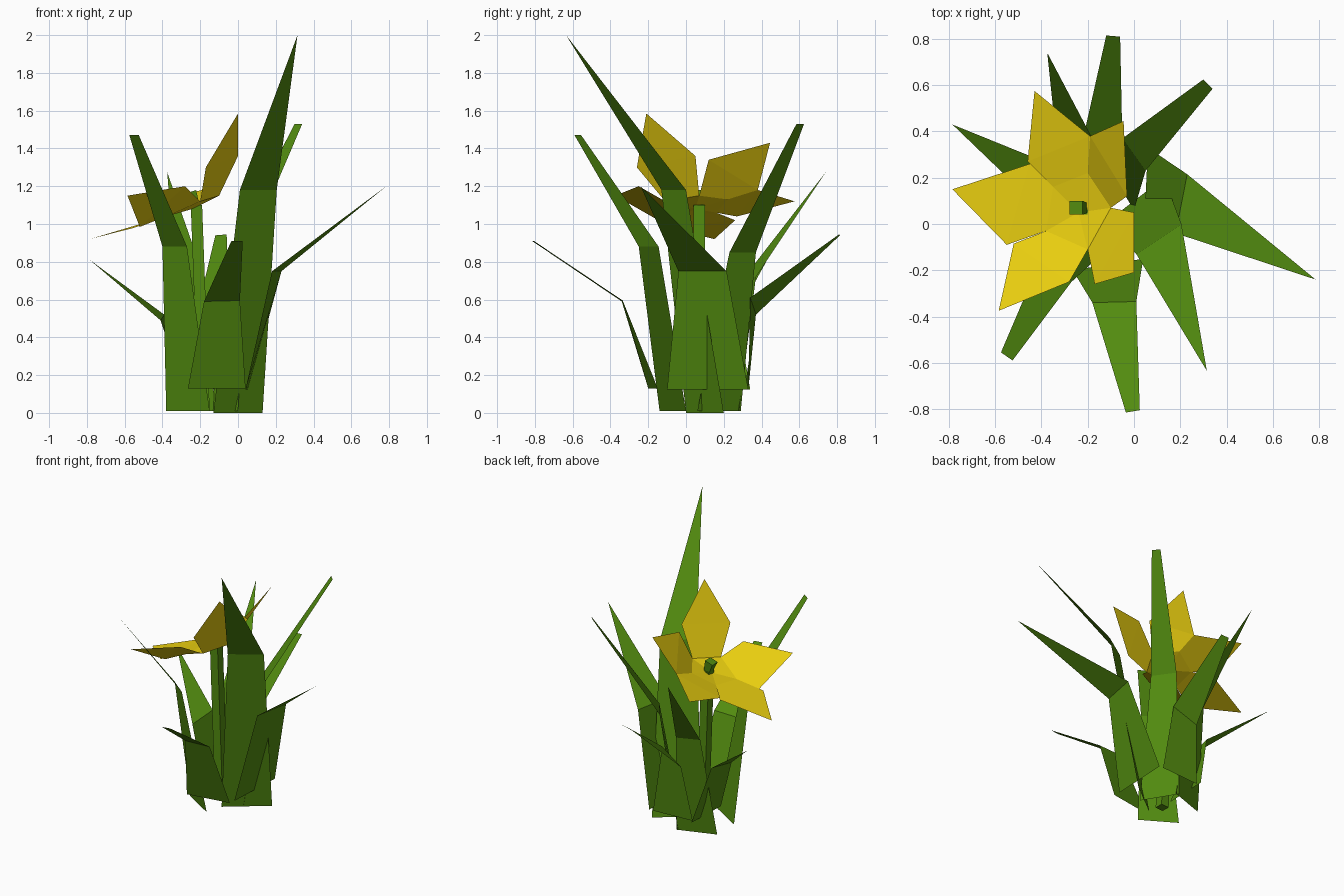
import bpy
from mathutils import Vector


def material(name, color):
    m = bpy.data.materials.new(name)
    m.diffuse_color = (*color, 1)
    return m


green = material("leaf_green", (0.085, 0.26, 0.005))
yellow = material("petal_yellow", (0.82, 0.62, 0.005))


def mesh_object(name, verts, faces, mat):
    me = bpy.data.meshes.new(name)
    me.from_pydata([tuple(v) for v in verts], [], faces)
    me.materials.append(mat)
    ob = bpy.data.objects.new(name, me)
    bpy.context.collection.objects.link(ob)
    return ob


# Leaf blade: base pair, bend pair, then a pointed or blunt tip
def leaf(name, base, bend, tip):
    faces = [(0, 1, 3, 2), (2, 3, 4) if len(tip) == 1 else (2, 3, 5, 4)]
    mesh_object(name, base + bend + tip, faces, green)


# Tall leaves
leaf("tall_leaf_front_right",
     [(-0.13, 0.0, 0.0), (0.13, 0.2, 0.0)],
     [(0.01, -0.13, 1.18), (0.205, 0.0, 1.18)], [(0.315, -0.635, 2.0)])
leaf("tall_leaf_front_left",
     [(-0.38, 0.0, 0.01), (-0.15, -0.14, 0.01)],
     [(-0.40, -0.145, 0.88), (-0.27, -0.25, 0.88)],
     [(-0.575, -0.555, 1.47), (-0.525, -0.59, 1.47)])
leaf("tall_leaf_back_right",
     [(0.0, 0.06, 0.01), (-0.14, 0.29, 0.01)],
     [(0.05, 0.23, 0.85), (-0.05, 0.37, 0.85)],
     [(0.34, 0.585, 1.53), (0.30, 0.625, 1.53)])
leaf("tall_leaf_back_left",
     [(-0.12, 0.28, 0.01), (-0.38, 0.19, 0.01)],
     [(-0.18, 0.37, 0.72), (-0.33, 0.31, 0.72)], [(-0.375, 0.74, 1.275)])

# Short leaves
leaf("short_leaf_right",
     [(0.04, -0.10, 0.125), (0.06, 0.33, 0.125)],
     [(0.18, -0.04, 0.75), (0.23, 0.215, 0.75)], [(0.785, -0.24, 1.2)])
leaf("short_leaf_front",
     [(-0.265, -0.20, 0.13), (0.04, -0.15, 0.13)],
     [(-0.18, -0.34, 0.59), (0.01, -0.335, 0.595)],
     [(-0.035, -0.815, 0.91), (0.025, -0.805, 0.91)])
leaf("short_leaf_left",
     [(-0.28, 0.34, 0.125), (-0.29, 0.02, 0.125)],
     [(-0.39, 0.27, 0.52), (-0.41, 0.07, 0.49)], [(-0.785, 0.43, 0.81)])
leaf("short_leaf_back",
     [(0.03, 0.33, 0.125), (-0.27, 0.31, 0.125)],
     [(-0.05, 0.34, 0.61), (-0.22, 0.37, 0.52)],
     [(-0.06, 0.81, 0.945), (-0.12, 0.815, 0.94)])


# Four-sided tapered prism for the stem and flower centre
def prism(name, p, q, r0, r1):
    p, q = Vector(p), Vector(q)
    side = (q - p).cross(Vector((0, 1, 0))).normalized()
    up = (q - p).cross(side).normalized()
    verts = [c + r * (a * side + b * up)
             for c, r in ((p, r0), (q, r1))
             for a, b in ((1, 1), (-1, 1), (-1, -1), (1, -1))]
    faces = [(i, (i + 1) % 4, (i + 1) % 4 + 4, i + 4) for i in range(4)]
    mesh_object(name, verts, faces + [(3, 2, 1, 0), (4, 5, 6, 7)], green)


prism("stem", (-0.18, 0.07, 0.02), (-0.22, 0.07, 1.10), 0.03, 0.03)
prism("flower_centre", (-0.22, 0.07, 1.08), (-0.25, 0.07, 1.17), 0.02, 0.03)

# Petals: folded from side to side, inner part reaching the flower heart.
# Each is first inner point, side, tip, side, last inner point.
heart = (-0.24, 0.05, 1.08)
notch_front = (-0.20, -0.11, 1.12)
notch_right = (-0.10, 0.07, 1.15)
notch_back = (-0.20, 0.22, 1.13)
notch_left = (-0.35, 0.16, 1.06)
notch_low = (-0.38, -0.03, 1.04)
petals = {
    "petal_right": [notch_front, (-0.17, -0.26, 1.30), (0.0, -0.21, 1.585),
                    (0.0, 0.05, 1.36), notch_right],
    "petal_back_right": [notch_right, (-0.03, 0.12, 1.34), (-0.045, 0.445, 1.43),
                         (-0.19, 0.38, 1.18), notch_back],
    "petal_back": [notch_back, (-0.19, 0.38, 1.18), (-0.43, 0.575, 1.12),
                   (-0.46, 0.27, 1.04), notch_left],
    "petal_left": [notch_left, (-0.45, 0.26, 1.02), (-0.785, 0.15, 0.92),
                   (-0.55, -0.09, 0.98), notch_low],
    "petal_front_left": [notch_low, (-0.52, -0.085, 0.985), (-0.585, -0.375, 1.15),
                         (-0.28, -0.25, 1.20), notch_front],
}
for name, rim in petals.items():
    mesh_object(name, [heart] + rim,
                [(2, 3, 4), (1, 2, 4, 5), (0, 1, 5)], yellow)
